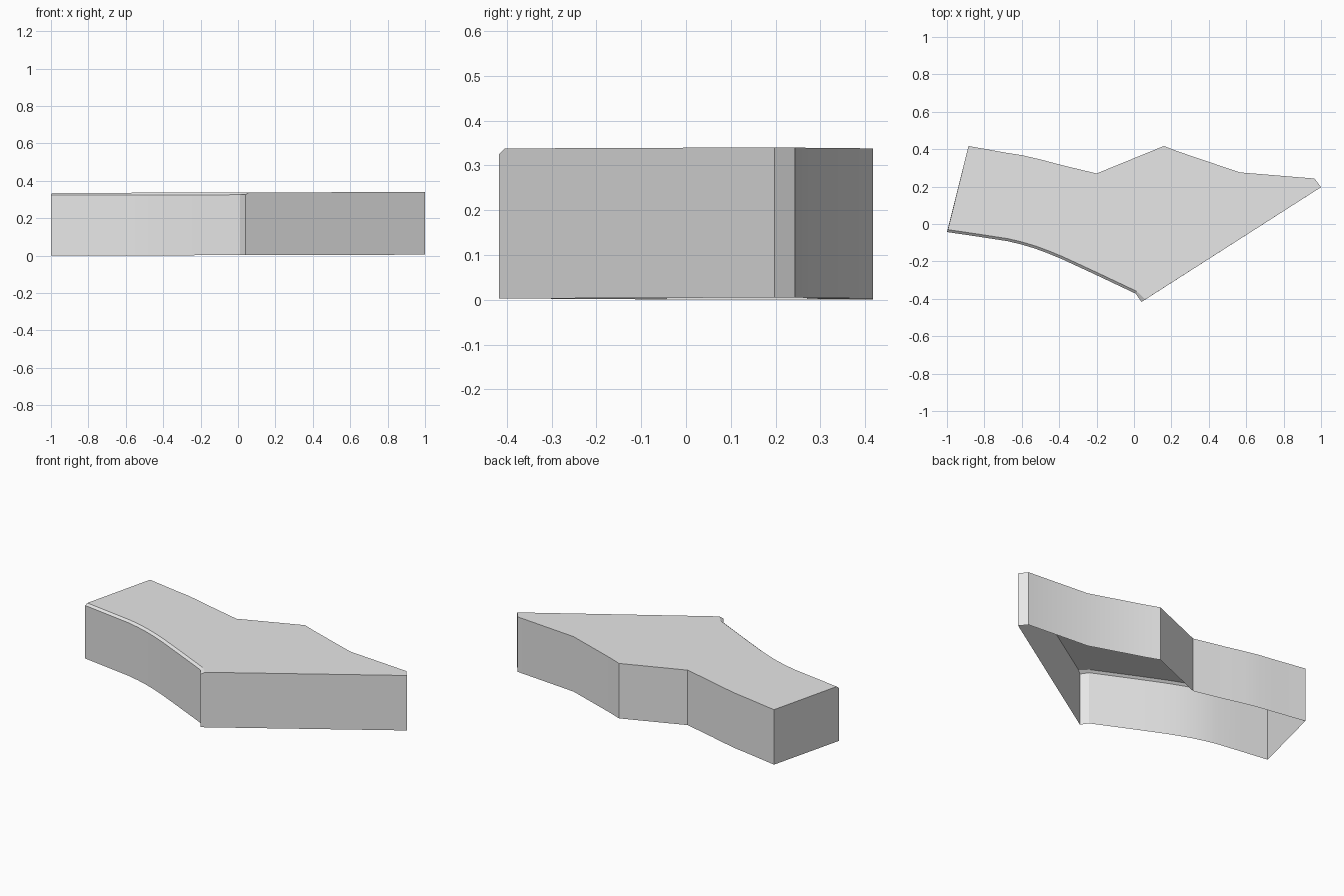
import bpy, bmesh, math

if "Cube" in bpy.data.objects:
    bpy.data.objects.remove(bpy.data.objects["Cube"])

HEIGHT = 0.335      # wall height
CHAMFER = 0.012     # drop of the chamfer along the front left edge
TILT = 0.0025       # very slight rise towards the right

# Plan outline, clockwise seen from above
plain = [(-0.885, 0.417), (-0.69, 0.382), (-0.6, 0.368), (-0.5, 0.345), (-0.395, 0.317),
         (-0.2, 0.27), (0.16, 0.417), (0.235, 0.388), (0.565, 0.276),
         (0.965, 0.243), (1.0, 0.197)]
chamfered = [(0.04, -0.417), (0.01, -0.373), (-0.225, -0.262), (-0.385, -0.188),
             (-0.46, -0.157), (-0.53, -0.131), (-0.60, -0.110), (-0.675, -0.092),
             (-0.83, -0.068), (-1.0, -0.043)]

bm = bmesh.new()


def vert(x, y, z):
    return bm.verts.new((x, y, z + TILT * (x + 1)))


# One column of vertices per outline point, bottom to top
columns = [[vert(x, y, 0), vert(x, y, HEIGHT)] for x, y in plain]
for i, (x, y) in enumerate(chamfered):
    dx = 0.02 if i == 0 else 0.005
    columns.append([vert(x, y, 0), vert(x, y, HEIGHT - CHAMFER),
                    vert(x + dx, y + 0.013, HEIGHT)])

# Walls and chamfer, bottom left open
for i, a in enumerate(columns):
    b = columns[(i + 1) % len(columns)]
    if len(a) == len(b):
        for k in range(len(a) - 1):
            bm.faces.new((b[k], a[k], a[k + 1], b[k + 1]))
    else:
        bm.faces.new([b[0]] + a + b[:0:-1])

# Top plate
bm.faces.new([c[-1] for c in reversed(columns)])

mesh = bpy.data.meshes.new("hollow_cover")
bm.to_mesh(mesh)
bm.free()
cover = bpy.data.objects.new("hollow_cover", mesh)
bpy.context.collection.objects.link(cover)

# Plain grey finish
grey = bpy.data.materials.new("light grey")
grey.diffuse_color = (0.8, 0.8, 0.8, 1)
grey.use_nodes = True
grey.node_tree.nodes["Principled BSDF"].inputs["Base Color"].default_value = grey.diffuse_color
mesh.materials.append(grey)

# Smooth curved walls, sharp corners
bpy.context.view_layer.objects.active = cover
cover.select_set(True)
bpy.ops.object.shade_smooth_by_angle(angle=math.radians(15))
